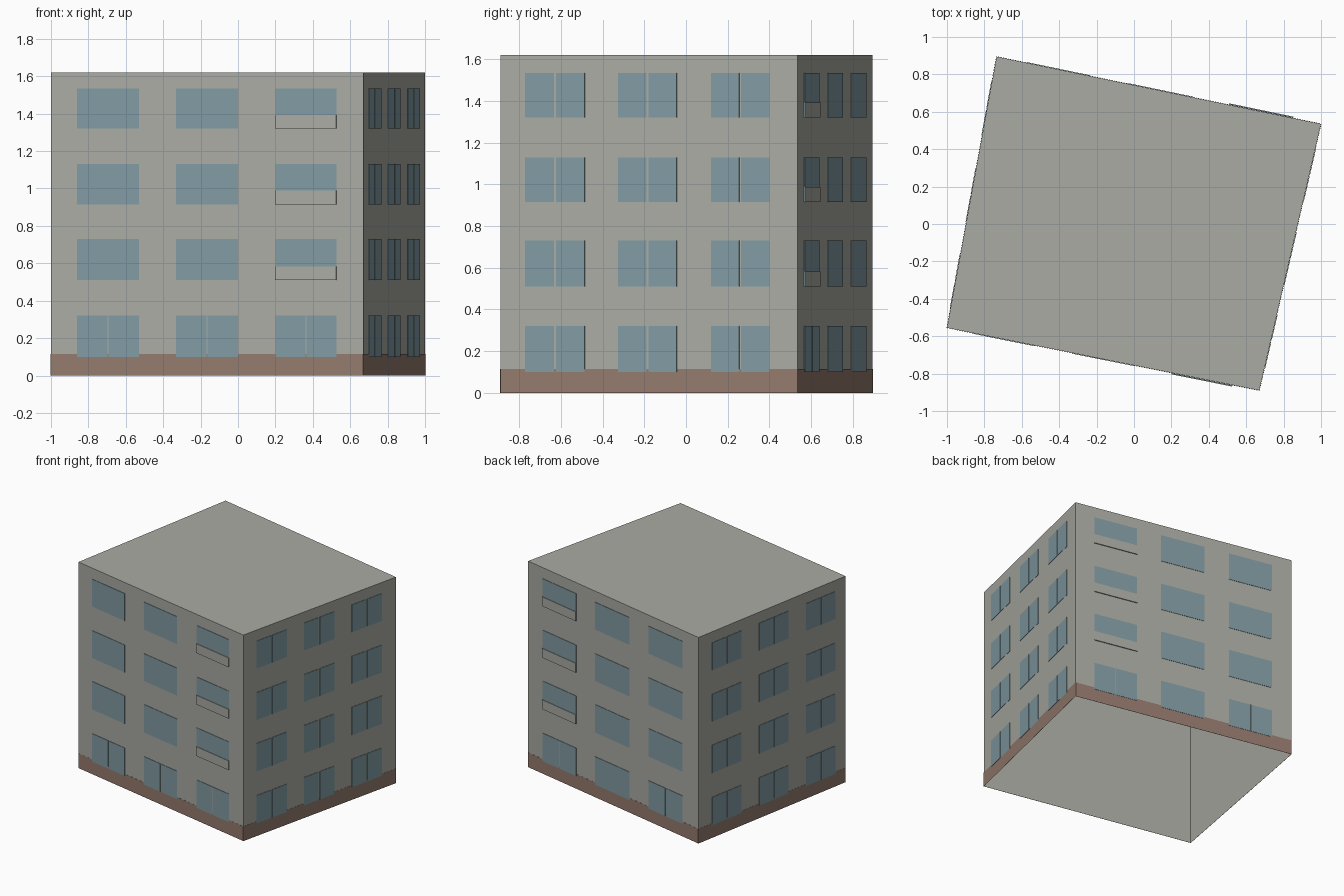
import bpy, bmesh
from mathutils import Vector

cube = bpy.data.objects.get("Cube")
if cube:
    bpy.data.objects.remove(cube, do_unlink=True)


def linear(c):
    c /= 255
    return c / 12.92 if c <= 0.04045 else ((c + 0.055) / 1.055) ** 2.4


def material(name, rgb):
    mat = bpy.data.materials.new(name)
    colour = [linear(c) for c in rgb] + [1]
    mat.diffuse_color = colour
    mat.use_nodes = True
    mat.node_tree.nodes["Principled BSDF"].inputs["Base Color"].default_value = colour
    return mat


def make_object(name, bm, mat):
    mesh = bpy.data.meshes.new(name)
    bm.to_mesh(mesh)
    bm.free()
    mesh.materials.append(mat)
    obj = bpy.data.objects.new(name, mesh)
    bpy.context.collection.objects.link(obj)
    return obj


def add_plate(bm, wall, u, z, near, far):
    """Thin box on a wall; u is a pair of fractions along the wall."""
    start, end = wall
    along = end - start
    out = along.cross(Vector((0, 0, 1))).normalized()
    rings = []
    for depth in (near, far):
        rings.append([bm.verts.new(start + along * a + out * depth + Vector((0, 0, h)))
                      for a, h in ((u[0], z[0]), (u[1], z[0]), (u[1], z[1]), (u[0], z[1]))])
    back, front = rings
    bm.faces.new(front)
    bm.faces.new(back[::-1])
    for i in range(4):
        j = (i + 1) % 4
        bm.faces.new((back[i], back[j], front[j], front[i]))


wall_grey = material("wall_grey", (170, 171, 163))
base_brown = material("base_brown", (148, 122, 109))
window_blue = material("window_blue", (129, 155, 163))

HEIGHT = 1.62
BASE_TOP = 0.115
ROWS = [(0.10, 0.32), (0.51, 0.73), (0.915, 1.13), (1.32, 1.535)]
corners = [Vector(c) for c in ((-1, -0.555, 0), (0.67, -0.89, 0), (1, 0.535, 0), (-0.735, 0.895, 0))]

# Shell: four walls and a roof, open underneath
bm = bmesh.new()
low = [bm.verts.new(c) for c in corners]
high = [bm.verts.new(c + Vector((0, 0, HEIGHT))) for c in corners]
bm.faces.new(high)
for i in range(4):
    j = (i + 1) % 4
    bm.faces.new((low[i], low[j], high[j], high[i]))
make_object("building_shell", bm, wall_grey)

# Window columns per wall, the split ground-floor columns, and the column with panels
sides = {
    "front": dict(columns=[(0.084, 0.282), (0.401, 0.599), (0.719, 0.914)], split=(0, 1, 2), panel=2),
    "right": dict(columns=[(0.084, 0.284), (0.396, 0.594), (0.709, 0.906)], split=None, panel=None),
    "back": dict(columns=[(0.086, 0.284), (0.395, 0.597), (0.71, 0.908)], split=(0, 2), panel=0),
    "left": dict(columns=[(0.093, 0.29), (0.412, 0.61), (0.73, 0.928)], split=None, panel=None),
}

for i, (name, side) in enumerate(sides.items()):
    wall = (corners[i], corners[(i + 1) % 4])
    length = (wall[1] - wall[0]).length

    # Plinth band
    bm = bmesh.new()
    add_plate(bm, wall, (0, 1), (0, BASE_TOP), 0.001, 0.002)
    make_object(name + "_base_band", bm, base_brown)

    # Window panes, in pairs where split by a narrow gap
    panes = bmesh.new()
    panels = bmesh.new()
    for row, z in enumerate(ROWS):
        for col, (a, b) in enumerate(side["columns"]):
            all_split = side["split"] is None
            if all_split or (row == 0 and col in side["split"]):
                mid = (a + b) / 2
                gap = (0.005 if all_split else 0.003) / length
                add_plate(panes, wall, (a, mid - gap), z, 0.001, 0.004)
                add_plate(panes, wall, (mid + gap, b), z, 0.001, 0.004)
            else:
                add_plate(panes, wall, (a, b), z, 0.001, 0.004)
            # Panel over the lower part of the upper windows
            if row > 0 and col == side["panel"]:
                add_plate(panels, wall, (a, b), (z[0], z[0] + 0.073), 0.001, 0.008)
    make_object(name + "_windows", panes, window_blue)
    if side["panel"] is None:
        panels.free()
    else:
        make_object(name + "_window_panels", panels, wall_grey)
